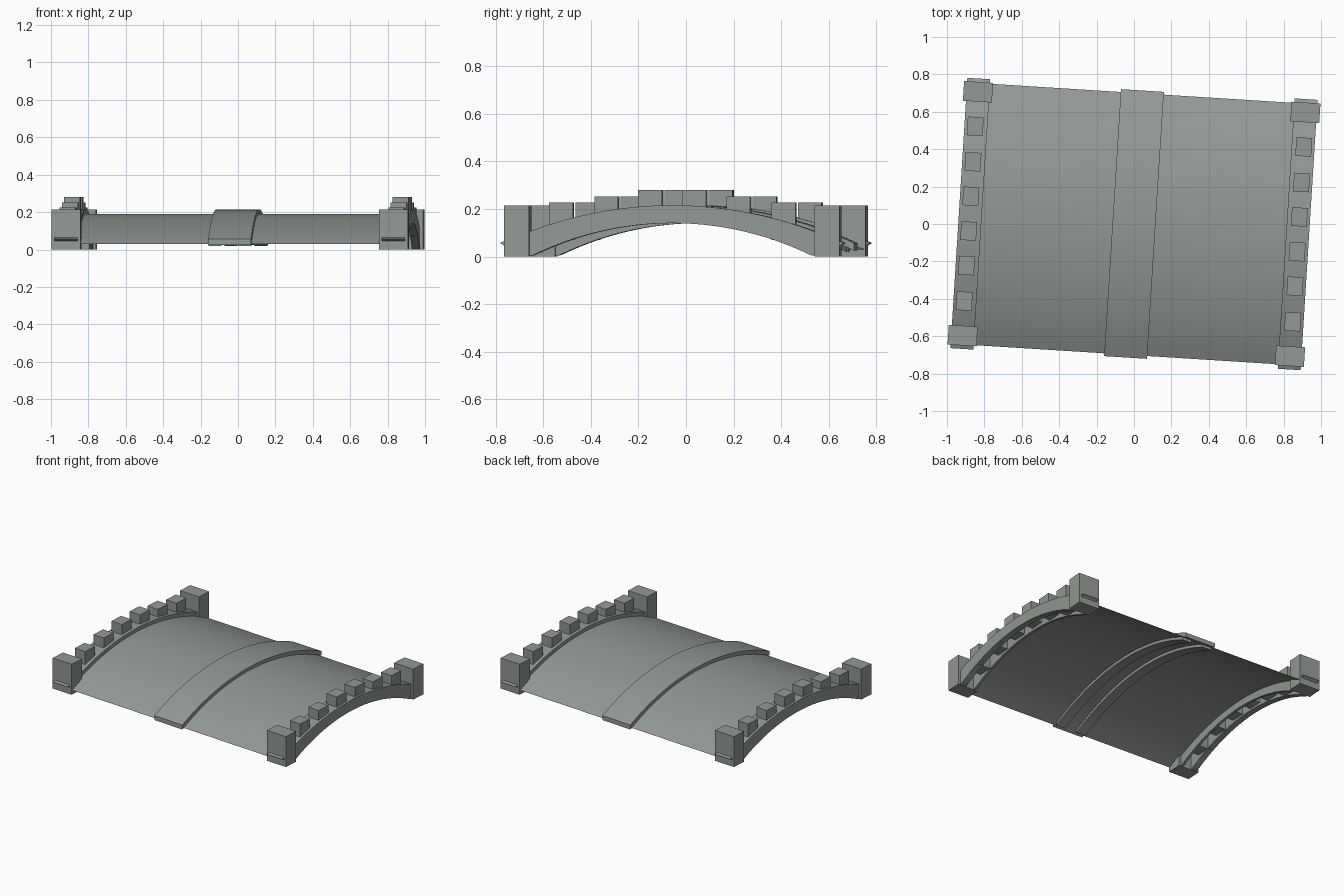
import bpy, bmesh, math
from mathutils import Matrix

cube = bpy.data.objects.get("Cube")
if cube:
    bpy.data.objects.remove(cube, do_unlink=True)

stone = bpy.data.materials.new("grey_stone")
stone.use_nodes = True
GREY = (0.29, 0.32, 0.295, 1)
stone.diffuse_color = GREY
stone.node_tree.nodes["Principled BSDF"].inputs["Base Color"].default_value = GREY

TURN = Matrix.Rotation(math.radians(-3.6), 4, 'Z')
SEGMENTS = 36


def arc(peak, radius):
    """Height of a shallow circular arch as a function of y."""
    return lambda y: peak - radius + math.sqrt(radius * radius - y * y)


rib_top = arc(0.215, 1.69)
deck_top = arc(0.19, 1.61)
arch_bottom = arc(0.14, 1.334)


def finish(name, bm, smooth=False):
    bm.transform(TURN)
    mesh = bpy.data.meshes.new(name)
    bm.to_mesh(mesh)
    bm.free()
    mesh.materials.append(stone)
    obj = bpy.data.objects.new(name, mesh)
    bpy.context.collection.objects.link(obj)
    if smooth:
        bpy.ops.object.select_all(action='DESELECT')
        obj.select_set(True)
        bpy.context.view_layer.objects.active = obj
        bpy.ops.object.shade_smooth_by_angle(angle=math.radians(25))
    return obj


def stations(half):
    return [half * (2 * i / SEGMENTS - 1) for i in range(SEGMENTS + 1)]


def sheet(name, x0, x1, half, top):
    bm = bmesh.new()
    rows = [[bm.verts.new((x, y, top(y))) for x in (x0, x1)] for y in stations(half)]
    for a, b in zip(rows, rows[1:]):
        bm.faces.new((a[0], a[1], b[1], b[0]))
    finish(name, bm, True)


def strip(name, x0, x1, half, top, bottom):
    """Solid curved beam between two arches."""
    bm = bmesh.new()
    rows = [[bm.verts.new(p) for p in ((x0, y, bottom(y)), (x1, y, bottom(y)),
                                       (x1, y, top(y)), (x0, y, top(y)))]
            for y in stations(half)]
    for a, b in zip(rows, rows[1:]):
        for i in range(4):
            j = (i + 1) % 4
            bm.faces.new((a[i], a[j], b[j], b[i]))
    bm.faces.new(rows[0])
    bm.faces.new(rows[-1])
    bmesh.ops.recalc_face_normals(bm, faces=bm.faces)
    finish(name, bm, True)


def block(name, x, y, width, depth, z0, z1):
    bm = bmesh.new()
    bmesh.ops.create_cube(bm, size=1)
    bm.transform(Matrix.Translation((x, y, (z0 + z1) / 2))
                 @ Matrix.Diagonal((width, depth, z1 - z0, 1)))
    finish(name, bm)


def end_wedge(name, x, side, width):
    """Pointed tip where a curved rib ends."""
    bm = bmesh.new()
    ends = [[bm.verts.new((x + s * width / 2, side * y, z))
             for y, z in ((0.69, 0.07), (0.724, 0.057), (0.69, 0.036))]
            for s in (-1, 1)]
    for i in range(3):
        j = (i + 1) % 3
        bm.faces.new((ends[0][i], ends[0][j], ends[1][j], ends[1][i]))
    for tri in ends:
        bm.faces.new(tri)
    bmesh.ops.recalc_face_normals(bm, faces=bm.faces)
    finish(name, bm)


# Curved road surface
sheet("deck", -0.82, 0.82, 0.70, deck_top)

# Raised centre band with two ribs beneath it
strip("centre_band", -0.115, 0.115, 0.715, rib_top,
      lambda y: min(deck_top(y) + 0.002, rib_top(y) - 0.004))
for label, x in (("right", -0.08), ("left", 0.08)):
    strip(f"centre_rib_{label}", x - 0.035, x + 0.035, 0.68,
          deck_top, lambda y: deck_top(y) - 0.02)

# Side parapets: hollow ribs, battlement blocks and corner posts
for label, s in (("right", -1), ("left", 1)):
    def beam(part, a, b):
        strip(f"{part}_{label}", min(s * a, s * b), max(s * a, s * b), 0.70,
              rib_top, lambda y: max(0.0, arch_bottom(y)))
    beam("outer_rib_wall", 0.895, 0.938)
    beam("inner_rib_wall", 0.815, 0.832)
    sheet(f"rib_top_{label}", min(s * 0.83, s * 0.9), max(s * 0.83, s * 0.9), 0.70, rib_top)

    for end in (-1, 1):
        where = "front" if end < 0 else "back"
        block(f"post_{where}_{label}", s * 0.877, end * 0.653, 0.155, 0.105, 0, 0.215)
        end_wedge(f"post_tip_{where}_{label}", s * 0.877, end, 0.123)
        for n, (y, top) in enumerate(((0.093, 0.28), (0.278, 0.252), (0.468, 0.226))):
            block(f"battlement_{where}_{label}_{n + 1}", s * 0.88, end * y,
                  0.085, 0.1, arch_bottom(y) + 0.015, top)
